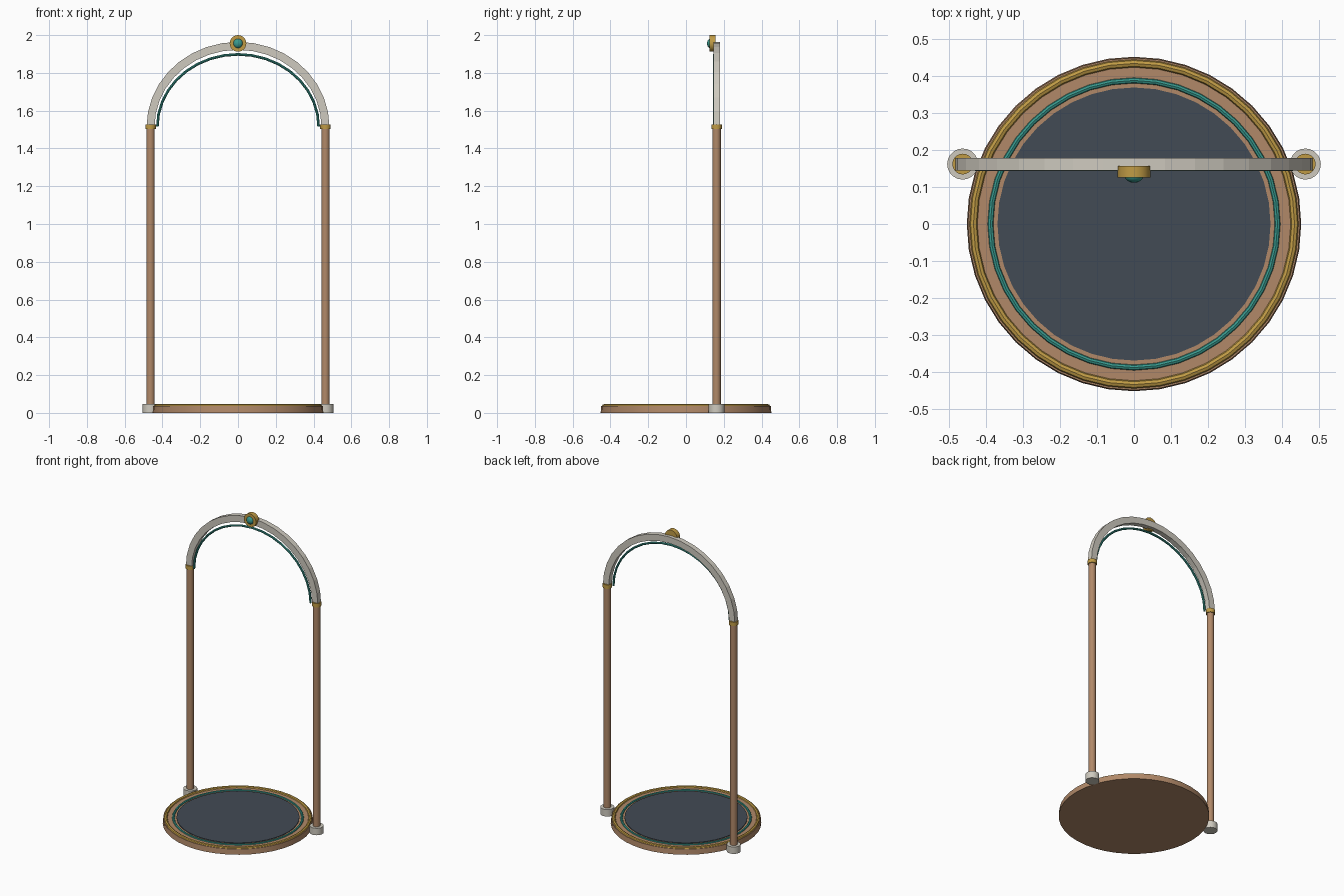
import bpy, bmesh, math
from mathutils import Matrix, Vector

if "Cube" in bpy.data.objects:
    bpy.data.objects.remove(bpy.data.objects["Cube"], do_unlink=True)


def material(name, rgb):
    m = bpy.data.materials.new(name)
    m.use_nodes = True
    m.diffuse_color = (*rgb, 1)
    m.node_tree.nodes["Principled BSDF"].inputs["Base Color"].default_value = (*rgb, 1)
    return m


WOOD = material("warm wood", (0.44, 0.25, 0.14))
GOLD = material("gold", (0.53, 0.33, 0.06))
TEAL = material("teal", (0.04, 0.32, 0.27))
SLATE = material("dark slate", (0.055, 0.07, 0.09))
STONE = material("pale stone", (0.62, 0.59, 0.52))

POST_X, POST_Y, SPRING_Z = 0.463, 0.162, 1.515


def finish(name, bm, mat, smooth=True):
    bmesh.ops.recalc_face_normals(bm, faces=bm.faces)
    mesh = bpy.data.meshes.new(name)
    bm.to_mesh(mesh)
    bm.free()
    mesh.materials.append(mat)
    ob = bpy.data.objects.new(name, mesh)
    bpy.context.collection.objects.link(ob)
    if smooth:
        bpy.ops.object.select_all(action="DESELECT")
        ob.select_set(True)
        bpy.context.view_layer.objects.active = ob
        bpy.ops.object.shade_smooth_by_angle(angle=math.radians(35))
    return ob


def cylinder(name, mat, radius, z0, z1, x=0, y=0, sides=20, top=None):
    bm = bmesh.new()
    bmesh.ops.create_cone(bm, cap_ends=True, segments=sides, radius1=radius,
                          radius2=top or radius, depth=z1 - z0,
                          matrix=Matrix.Translation((x, y, (z0 + z1) / 2)))
    return finish(name, bm, mat)


def sweep(name, mat, path, section, closed=False, smooth=True):
    """Sweep a section along (point, outward, across) frames."""
    bm = bmesh.new()
    rings = [[bm.verts.new(p + out * u + across * v) for u, v in section]
             for p, out, across in path]
    n = len(section)
    pairs = list(zip(rings, rings[1:]))
    if closed:
        pairs.append((rings[-1], rings[0]))
    else:
        bm.faces.new(rings[0])
        bm.faces.new(rings[-1])
    for a, b in pairs:
        for i in range(n):
            j = (i + 1) % n
            bm.faces.new((a[i], a[j], b[j], b[i]))
    return finish(name, bm, mat, smooth)


def round_section(r, n=8):
    return [(r * math.cos(math.tau * i / n), r * math.sin(math.tau * i / n))
            for i in range(n)]


def ring_path(radius, z, n=40):
    path = []
    for i in range(n):
        out = Vector((math.cos(math.tau * i / n), math.sin(math.tau * i / n), 0))
        path.append((out * radius + Vector((0, 0, z)), out, Vector((0, 0, 1))))
    return path


def arch_path(width, height, y, n=18):
    path = []
    for i in range(n + 1):
        a = math.pi * i / n
        c, s = math.cos(a), math.sin(a)
        out = Vector((c / width, 0, s / height)).normalized()
        path.append((Vector((c * width, y, SPRING_Z + s * height)), out, Vector((0, 1, 0))))
    return path


# Round platform with inlaid rings
cylinder("platform", WOOD, 0.452, 0, 0.036, sides=40, top=0.449)
cylinder("platform_inlay", SLATE, 0.369, 0.03, 0.04, sides=40)
sweep("platform_gold_rim", GOLD, ring_path(0.434, 0.035), round_section(0.011), True)
sweep("platform_teal_ring", TEAL, ring_path(0.388, 0.035), round_section(0.008), True)

# Feet, posts and collars on both sides
for side, x in (("left", POST_X), ("right", -POST_X)):
    cylinder(side + "_foot", STONE, 0.042, 0, 0.046, x, POST_Y)
    cylinder(side + "_post", WOOD, 0.022, 0.04, 1.51, x, POST_Y)
    cylinder(side + "_collar", GOLD, 0.028, 1.502, 1.528, x, POST_Y)

# Arch of square section, with a thin wire following its inside
H, D = 0.021, 0.017
sweep("arch", STONE, arch_path(POST_X, 0.428, POST_Y),
      [(-H, -D), (H, -D), (H, D), (-H, D)], smooth=False)
sweep("arch_wire", TEAL, arch_path(0.427, 0.383, 0.15), round_section(0.007))

# Medallion and gem at the crown
TOP_Z = 1.956
bm = bmesh.new()
bmesh.ops.create_cone(bm, cap_ends=True, segments=24, radius1=0.044, radius2=0.044, depth=0.032,
                      matrix=Matrix.Translation((0, 0.141, TOP_Z)) @ Matrix.Rotation(math.pi / 2, 4, "X"))
finish("crown_medallion", bm, GOLD)
bm = bmesh.new()
bmesh.ops.create_uvsphere(bm, u_segments=16, v_segments=10, radius=0.026,
                          matrix=Matrix.Translation((0, 0.131, TOP_Z))
                          @ Matrix.Diagonal((1, 0.75, 1, 1)))
finish("crown_gem", bm, TEAL)
